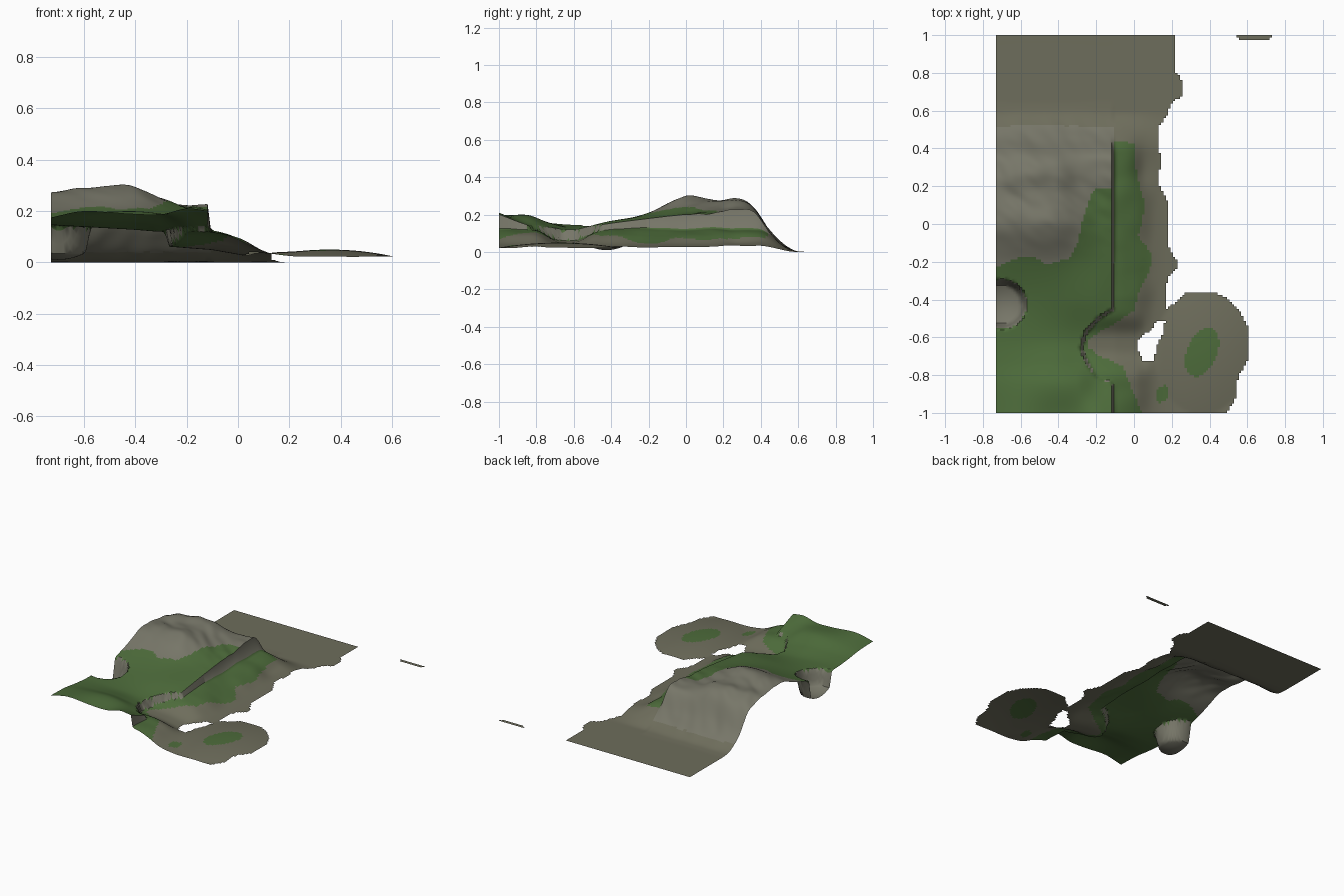
import bpy, bmesh, math
from mathutils import Vector, noise

if "Cube" in bpy.data.objects:
    bpy.data.objects.remove(bpy.data.objects["Cube"])

STEP = 0.0125
X0, Y0, NX, NY = -0.73, -1.0, 117, 160


def material(name, rgb):
    m = bpy.data.materials.new(name)
    m.diffuse_color = (*rgb, 1)
    m.use_nodes = True
    m.node_tree.nodes["Principled BSDF"].inputs["Base Color"].default_value = m.diffuse_color
    return m


MATS = [material("sand", (0.155, 0.153, 0.106)),
        material("grass", (0.074, 0.148, 0.043)),
        material("rock", (0.185, 0.183, 0.140))]
SAND, GRASS, ROCK = 0, 1, 2


def curve(xs, zs, x):
    """Smooth interpolation through a few points."""
    if x <= xs[0]:
        return zs[0]
    if x >= xs[-1]:
        return zs[-1]
    i = next(k for k in range(len(xs) - 1) if x <= xs[k + 1])

    def slope(k):
        a, b = max(k - 1, 0), min(k + 1, len(xs) - 1)
        return (zs[b] - zs[a]) / (xs[b] - xs[a])
    h = xs[i + 1] - xs[i]
    t = (x - xs[i]) / h
    return ((2*t**3 - 3*t**2 + 1) * zs[i] + (t**3 - 2*t**2 + t) * h * slope(i)
            + (3*t**2 - 2*t**3) * zs[i + 1] + (t**3 - t**2) * h * slope(i + 1))


def line(pts, x):
    """Straight interpolation through (x, value) points."""
    if x <= pts[0][0]:
        return pts[0][1]
    for (a, va), (b, vb) in zip(pts, pts[1:]):
        if x <= b:
            return va + (vb - va) * (x - a) / (b - a)
    return pts[-1][1]


def inside(poly, x, y):
    hit = False
    for (ax, ay), (bx, by) in zip(poly, poly[1:] + poly[:1]):
        if (ay > y) != (by > y) and x < ax + (bx - ax) * (y - ay) / (by - ay):
            hit = not hit
    return hit


def clamp(t):
    return max(0.0, min(1.0, t))


# Upland cross-sections, from front to back
UP_X = [-0.73, -0.6, -0.42, -0.3, -0.2, -0.11]
UP_Y = [-1, -0.85, -0.73, -0.6, -0.4, -0.2, 0, 0.15, 0.27, 0.36, 0.45, 0.52, 0.6, 1]
UP_Z = [(.175, .20, .188, .187, .21, .20), (.17, .185, .198, .185, .15, .145),
        (.155, .155, .155, .138, .125, .118), (.145, .138, .128, .12, .122, .125),
        (.15, .15, .158, .165, .165, .152),
        (.20, .205, .21, .20, .188, .178), (.27, .288, .297, .25, .215, .20),
        (.262, .268, .272, .235, .215, .21), (.245, .278, .28, .235, .222, .23),
        (.21, .235, .235, .21, .212, .22), (.095, .11, .112, .105, .10, .10),
        (.036, .042, .042, .04, .035, .035), (.003,) * 6, (0,) * 6]

# Lowland section from the cliff foot to the outer beach
LOW_X = [-0.3, -0.11, 0, 0.1, 0.2, 0.3, 0.6]
LOW_Z = [.12, .119, .092, .043, .025, .022, .022]

# Cliff line: y -> x, with the bite of the cove
CLIFF = [(-1, -.111), (-.84, -.111), (-.82, -.19), (-.75, -.24), (-.66, -.28),
         (-.58, -.26), (-.5, -.19), (-.45, -.111), (1, -.111)]

# Coastline, lagoon and grass outlines
COAST = [(-2, -2), (.49, -2), (.49, -1), (.54, -.92), (.55, -.81), (.605, -.72),
         (.605, -.55), (.56, -.46), (.49, -.39), (.42, -.362), (.28, -.362),
         (.24, -.40), (.165, -.455), (.165, -.36), (.18, -.28), (.225, -.24),
         (.225, -.19), (.175, -.11), (.185, -.04), (.18, .11), (.13, .22),
         (.14, .32), (.13, .51), (.17, .57), (.20, .64), (.255, .68),
         (.255, .75), (.215, .82), (.215, 2), (-2, 2)]
LAGOON = [(.165, -.51), (.155, -.58), (.12, -.64), (.105, -.725), (.05, -.725),
          (.02, -.66), (.025, -.61), (.09, -.56), (.125, -.51)]
UP_GRASS = [(-.73, -.23), (-.62, -.18), (-.52, -.18), (-.46, -.215), (-.34, -.18),
            (-.29, -.08), (-.28, 0), (-.25, .09), (-.22, .18), (-.11, .19)]
LOW_GRASS = [(-1, .04), (-.9, 0), (-.8, -.04), (-.75, -.06), (-.7, -.18),
             (-.65, -.25), (-.6, -.23), (-.53, -.11), (-.46, 0), (-.35, .03),
             (-.25, .08), (-.17, .10), (-.06, .02), (.0, .04), (.1, .06),
             (.2, .03), (.3, .01), (.42, 0), (.44, -.05), (.45, -.2)]
PIT = (-0.70, -0.425, 0.13)


def upland(x, y):
    z = curve(UP_Y, [curve(UP_X, row, x) for row in UP_Z], y)
    # weathered folds on the hill
    fold = clamp((y + 0.15) / 0.2) * clamp((0.6 - y) / 0.12)
    return z + fold * 0.010 * noise.noise(Vector((x * 13 + y * 8, y * 11, 3.1)))


def lowland(x, y):
    z = curve(LOW_X, LOW_Z, x)
    # gentle humps, and a steeper bank beside the hill end
    rise = clamp((x + 0.3) / 0.1) * clamp((0.12 - x) / 0.1)
    z += rise * 0.012 * noise.noise(Vector((x * 6, y * 8, 0.4)))
    z -= 0.02 * math.exp(-((x - 0.04) / 0.05)**2 - ((y - 0.3) / 0.13)**2)
    # cove floor running down to the lagoon
    w = math.exp(-abs((y + 0.635) / 0.125)**3) * clamp((0.15 - x) / 0.1)
    z += w * (line([(-.28, .062), (-.1, .048), (.02, .027), (.1, .024)], x) - z)
    # low dome of the island
    z += 0.028 * max(0.0, 1 - ((x - .36) / .25)**2 - ((y + .68) / .33)**2)
    t = clamp((0.6 - y) / 0.22)
    return max(0.0, z * t * t * (3 - 2 * t))


def height(x, y):
    cx = line(CLIFF, y)
    t = clamp((x - cx) / 0.012 + 0.5)
    z = upland(x, y) if t < 1 else 0
    if t > 0:
        z = z * (1 - t) + min(lowland(x, y), upland(min(x, -.11), y)) * t
    # sunken pit at the edge
    d = math.hypot(x - PIT[0], y - PIT[1])
    p = clamp((PIT[2] - d) / 0.024)
    return max(0.0, z * (1 - p) + (0.01 + 2.4 * d * d) * p)


def ellipse(x, y, cx, cy, rx, ry, tilt):
    c, s = math.cos(tilt), math.sin(tilt)
    u, v = (x - cx) * c + (y - cy) * s, (y - cy) * c - (x - cx) * s
    return (u / rx)**2 + (v / ry)**2 < 1


def colour(face):
    x, y, z = face.calc_center_median()
    if face.normal.z < 0.5 or math.hypot(x - PIT[0], y - PIT[1]) < PIT[2]:
        return ROCK
    if x < line(CLIFF, y):
        if y < line(UP_GRASS, x):
            return GRASS
        return ROCK if z > 0.04 else SAND
    if x < line(LOW_GRASS, y):
        return GRASS
    if ellipse(x, y, .36, -.68, .08, .135, -.4) or ellipse(x, y, .15, -.9, .033, .046, -.4):
        return GRASS
    return SAND


def finish(name, bm, paint):
    bm.normal_update()
    for f in bm.faces:
        f.material_index = paint(f)
    me = bpy.data.meshes.new(name)
    bm.to_mesh(me)
    bm.free()
    for m in MATS:
        me.materials.append(m)
    ob = bpy.data.objects.new(name, me)
    bpy.context.collection.objects.link(ob)
    bpy.ops.object.select_all(action='DESELECT')
    ob.select_set(True)
    bpy.context.view_layer.objects.active = ob
    bpy.ops.object.shade_smooth_by_angle(angle=math.radians(45))
    return ob


def grid_ground(name, is_land, z_at, paint):
    """Open surface made of the grid cells that lie on land."""
    bm, verts = bmesh.new(), {}

    def vert(i, j):
        if (i, j) not in verts:
            x, y = X0 + i * 1.46 / NX, Y0 + j * STEP
            verts[i, j] = bm.verts.new((x, y, z_at(x, y)))
        return verts[i, j]
    for i in range(NX):
        for j in range(NY):
            if is_land(X0 + (i + .5) * 1.46 / NX, Y0 + (j + .5) * STEP):
                bm.faces.new([vert(i, j), vert(i + 1, j), vert(i + 1, j + 1), vert(i, j + 1)])
    return finish(name, bm, paint)


# Main land with hill, cliff, cove and beach
grid_ground("coast_land", lambda x, y: inside(COAST, x, y) and not inside(LAGOON, x, y),
            height, colour)

# Small sandbank at the far corner
grid_ground("far_sandbank", lambda x, y: y > (0.985 if x < .56 or x > .715 else .972) and x > .545,
            lambda x, y: 0.0, lambda f: SAND)
